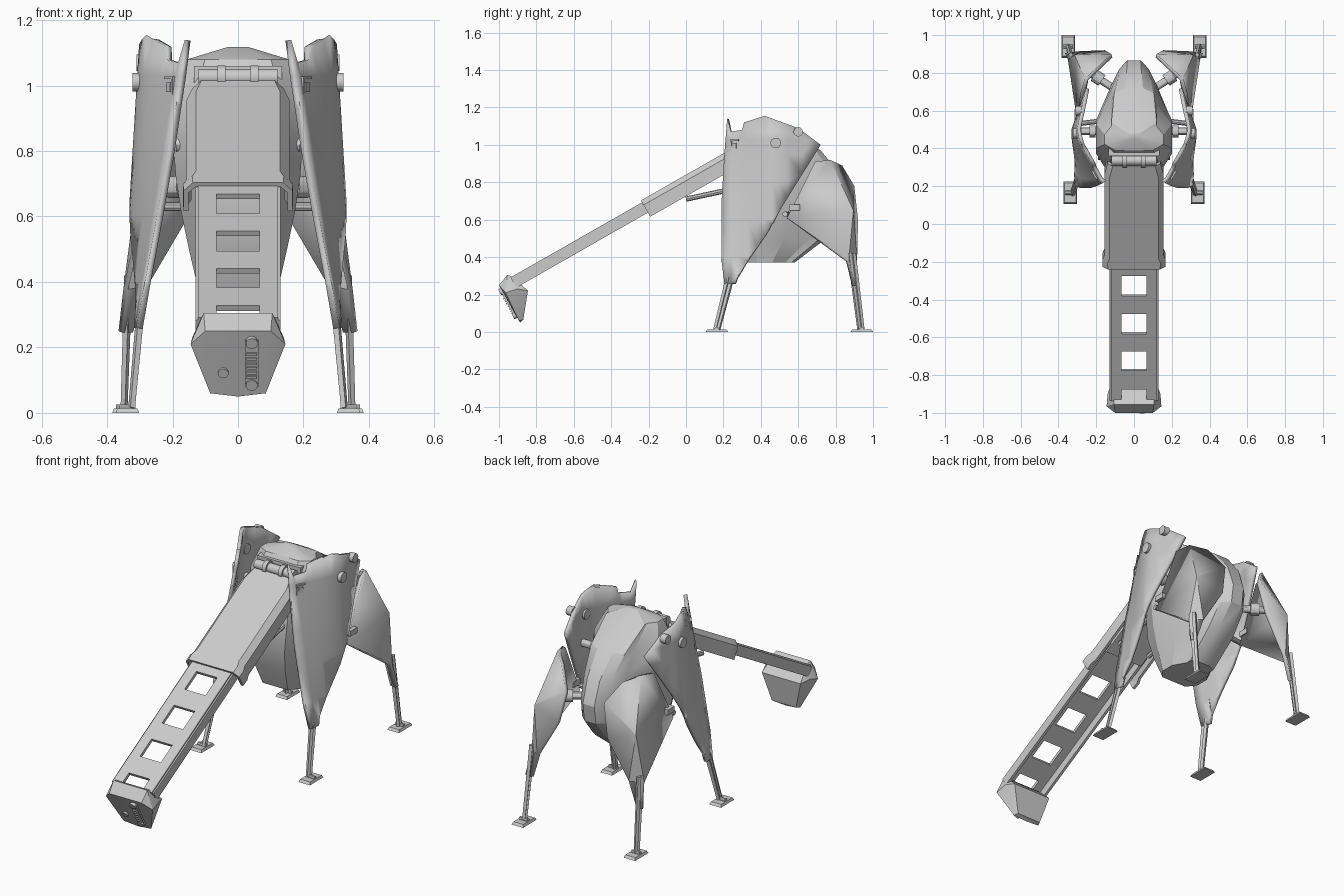
import bpy, bmesh, math
from mathutils import Matrix, Vector

if "Cube" in bpy.data.objects:
    bpy.data.objects.remove(bpy.data.objects["Cube"])

grey = bpy.data.materials.new("light_grey_metal")
grey.diffuse_color = (0.6, 0.6, 0.6, 1)
grey.use_nodes = True
grey.node_tree.nodes["Principled BSDF"].inputs["Base Color"].default_value = grey.diffuse_color


def finish(name, bm, mirror=False, thick=0, angle=30):
    bmesh.ops.recalc_face_normals(bm, faces=bm.faces) if not thick else None
    me = bpy.data.meshes.new(name)
    bm.to_mesh(me)
    bm.free()
    me.materials.append(grey)
    ob = bpy.data.objects.new(name, me)
    bpy.context.collection.objects.link(ob)
    if thick:
        m = ob.modifiers.new("thickness", 'SOLIDIFY')
        m.thickness, m.offset = thick, -1
    if mirror:
        ob.modifiers.new("mirror", 'MIRROR').use_mirror_merge = False
    bpy.ops.object.select_all(action='DESELECT')
    ob.select_set(True)
    bpy.context.view_layer.objects.active = ob
    bpy.ops.object.shade_smooth_by_angle(angle=math.radians(angle))
    return ob


def box(name, lo, hi, M=Matrix(), mirror=False, taper=1.0):
    bm = bmesh.new()
    bmesh.ops.create_cube(bm, size=1)
    lo, hi = Vector(lo), Vector(hi)
    for v in bm.verts:
        k = taper if v.co.z > 0 else 1
        p = Vector((v.co.x * k, v.co.y * k, v.co.z))
        v.co = M @ ((lo + hi) / 2 + p * (hi - lo))
    return finish(name, bm, mirror)


def rod(name, a, b, r, sides=16, mirror=False, r2=None):
    a, b = Vector(a), Vector(b)
    bm = bmesh.new()
    M = Matrix.Translation((a + b) / 2) @ (b - a).to_track_quat('Z', 'Y').to_matrix().to_4x4()
    bmesh.ops.create_cone(bm, cap_ends=True, segments=sides, radius1=r,
                          radius2=r if r2 is None else r2, depth=(b - a).length, matrix=M)
    return finish(name, bm, mirror)


def loft(name, rings, angle=30):
    bm = bmesh.new()
    loops = [[bm.verts.new(p) for p in ring] for ring in rings]
    n = len(loops[0])
    for a, b in zip(loops, loops[1:]):
        for i in range(n):
            bm.faces.new((a[i], a[(i + 1) % n], b[(i + 1) % n], b[i]))
    bm.faces.new(loops[0][::-1])
    bm.faces.new(loops[-1])
    return finish(name, bm, angle=angle)


def channel(name, d, c, t, stations, M):
    # open-bottomed U section with chamfered shoulders; stations are (y, half width)
    rings = []
    for y, w in stations:
        half = [(w, -d), (w, -c), (w - c, 0)]
        inner = [(w - c - t / 2, -t), (w - t, -c - t / 2), (w - t, -d)]
        prof = half + [(-x, z) for x, z in half[::-1]]
        prof += [(-x, z) for x, z in inner[::-1]] + inner
        rings.append([M @ Vector((x, y, z)) for x, z in prof])
    return loft(name, rings)


# Central pod, lofted upward: z, front y, back y, half width, back half width
levels = [(.37, .33, .58, .12, .08), (.50, .28, .75, .15, .085), (.62, .25, .85, .175, .08),
          (.72, .25, .865, .19, .078), (.85, .26, .82, .20, .085), (.97, .32, .72, .20, .105),
          (1.08, .39, .55, .155, .12), (1.118, .45, .48, .03, .03)]
rings = []
for z, f, b, w, bw in levels:
    L = b - f
    h = [(.65 * w, f), (w, f + .2 * L), (w, f + .52 * L), (max(.62 * w, bw), f + .8 * L), (bw, b - .07 * L)]
    rings.append([(x, y, z) for x, y in h] + [(bw * .45, b, z), (-bw * .45, b, z)]
                 + [(-x, y, z) for x, y in h[::-1]])
loft("pod_body", rings, angle=25)

# Hinge on top of the pod
box("hinge_housing", (-.135, .36, .98), (.135, .46, 1.06))
rod("hinge_pin", (-.12, .335, 1.025), (.12, .335, 1.025), .026)
for s in (-1, 1):
    rod("hinge_clip", (s * .05 - .012, .335, 1.025), (s * .05 + .012, .335, 1.025), .036)

# Sloping ramp arm
ARM = Matrix.Translation((0, .35, 1.04)) @ Matrix.Rotation(math.radians(29.7), 4, 'X')
channel("upper_arm", .10, .028, .015, [(-.05, .14), (-.12, .157), (-.61, .157), (-.64, .168), (-.68, .166)], ARM)
for s in (-1, 1):
    lo, hi = sorted((s * .065, s * .122))
    box("lower_arm_rail", (lo, -1.49, -.03), (hi, -.5, -.012), ARM)
    lo, hi = sorted((s * .115, s * .13))
    box("lower_arm_side", (lo, -1.49, -.075), (hi, -.5, -.02), ARM)
rungs = [(.5, .728), (.849, .957), (1.079, 1.187), (1.304, 1.417), (1.48, 1.49)]
for a, b in rungs:
    box("lower_arm_rung", (-.066, -b, -.03), (.066, -a, -.012), ARM)
box("arm_inner_slide", (-.12, -.55, -.085), (.12, -.12, -.065), ARM)
rod("arm_strut", (.1, .0, .71), (.1, .28, .77), .014, 8, True)

# Wedge-shaped arm end
bm = bmesh.new()
for x, y, z in [(.105, -.955, .305), (.105, -.925, .295), (.1, -1.0, .25), (.145, -.965, .21),
                (.085, -.893, .06), (0, -.887, .05), (.12, -.845, .22), (.075, -.87, .065), (.14, -.9, .23)]:
    for s in ((1, -1) if x else (1,)):
        bm.verts.new((s * x, y, z))
bmesh.ops.convex_hull(bm, input=bm.verts)
finish("arm_end_wedge", bm)
FACE = Matrix.Translation((0, -.945, .15)) @ Matrix.Rotation(math.radians(28.8), 4, 'X')
box("wedge_slot", (.022, -.008, -.075), (.062, .01, .085), FACE)
for i in range(6):
    box("wedge_slot_rib", (.026, -.014, -.045 + i * .016), (.058, 0, -.037 + i * .016), FACE)
for z in (.078, -.068):
    rod("wedge_slot_cap", FACE @ Vector((.042, .01, z)), FACE @ Vector((.042, -.015, z)), .018)
rod("wedge_button", FACE @ Vector((-.045, .01, -.03)), FACE @ Vector((-.045, -.008, -.03)), .016)


# Curved front leg shells
def shell_x(y, z):
    x0 = .15 + (1.14 - z) * .182
    x1 = .335 - max(0, z - .6) * .06 + max(0, .6 - z) * .02
    u = max(0, min(1.3, (y - .2) / .25))
    if u > .7:
        u -= (u - .7) ** 2 / 1.2
    return x0 + (x1 - x0) * u - max(0, y - .5) * .25


outline = [(.22, 1.14), (.205, .95), (.19, .7), (.19, .4), (.205, .26), (.265, .26), (.28, .31), (.44, .54),
           (.47, .6), (.72, 1.0), (.6, 1.09), (.42, 1.155), (.31, 1.12), (.3, 1.08), (.235, 1.07)]
bm = bmesh.new()
bm.faces.new([bm.verts.new((0, y, z)) for y, z in outline])
cuts = [(Vector((0, y, 0)), (0, 1, 0)) for y in (.24, .28, .33, .38, .42, .46, .5, .54, .62)]
cuts += [(Vector((0, 0, z)), (0, 0, 1)) for z in (.4, .6, .8, .95, 1.03)]
for co, no in cuts:
    bmesh.ops.bisect_plane(bm, geom=bm.verts[:] + bm.edges[:] + bm.faces[:], plane_co=co, plane_no=no)
bmesh.ops.triangulate(bm, faces=bm.faces)
for f in bm.faces:
    f.normal_update()
    if f.normal.x < 0:
        f.normal_flip()
for v in bm.verts:
    v.co.x = shell_x(v.co.y, v.co.z)
finish("front_leg_shell", bm, True, .02)

# Shell fittings
sx = shell_x(.48, 1.01)
rod("shell_hub", (sx - .03, .48, 1.01), (sx + .016, .48, 1.01), .028, 20, True)
rod("shell_ring", (.275, .6, 1.07), (.31, .6, 1.07), .025, 16, True)
P = Matrix.Translation((shell_x(.26, 1.0), .26, 1.0)) @ Matrix.Rotation(math.radians(-31), 4, 'Z')
for lo, hi in (((-.01, -.025, .02), (.006, .025, .028)), ((-.01, -.025, -.03), (.006, -.017, .028)),
               ((-.01, -.012, -.02), (.006, .012, .01))):
    box("shell_latch", lo, hi, P, True)

# Folded rear leg shells
pts = dict(T=(.26, .77, .92), T2=(.285, .69, .91), F=(.3, .54, .61), B=(.35, .87, .38), O=(.365, .905, .25),
           I=(.33, .91, .25), J=(.285, .915, .39), K=(.155, .92, .6), C=(.12, .9, .78), T3=(.19, .835, .89),
           M=(.315, .895, .65))
bm = bmesh.new()
V = {k: bm.verts.new(p) for k, p in pts.items()}
for f in ("T T2 F M", "F B M", "T M C T3", "M K C", "M J K", "M B J", "B O I J"):
    bm.faces.new([V[k] for k in f.split()])
bmesh.ops.recalc_face_normals(bm, faces=bm.faces)
bm.faces.ensure_lookup_table()
bm.normal_update()
if bm.faces[0].normal.x < 0:
    bmesh.ops.reverse_faces(bm, faces=bm.faces)
finish("rear_leg_shell", bm, True, .02, 5)

# Leg bars, ankles and foot pads
for name, top, bot, foot in (("front", (.3, .235, .29), (.325, .165, .015), (.338, .165)),
                             ("rear", (.335, .885, .42), (.348, .935, .015), (.348, .94))):
    for dy in (-.011, .011):
        a, b = Vector(top) + Vector((0, dy, 0)), Vector(bot) + Vector((0, dy * .8, 0))
        rod(name + "_leg_bar", a, b, .013, 4, True, .011)
    fx, fy = foot
    box(name + "_foot_pad", (fx - .036, fy - .06, 0), (fx + .036, fy + .06, .014), mirror=True, taper=.85)
    rod(name + "_ankle", (fx - .025, fy, .014), (fx + .025, fy, .014), .012, 10, True)

# Joints linking pod and shells
rod("front_upper_joint", (.15, .49, .85), (.31, .49, .85), .02, 12, True)
rod("front_upper_joint_collar", (.205, .49, .85), (.235, .49, .85), .032, 12, True)
rod("front_lower_joint", (.14, .55, .63), (.30, .53, .63), .014, 10, True)
rod("side_knob", (.16, .36, .82), (.19, .36, .82), .022, 12, True)
rod("rear_joint", (.08, .70, .69), (.28, .83, .69), .02, 12, True)
rod("rear_joint_collar", (.17, .76, .69), (.21, .787, .69), .034, 12, True)
box("shell_link", (.27, .55, .65), (.315, .61, .68), mirror=True)
